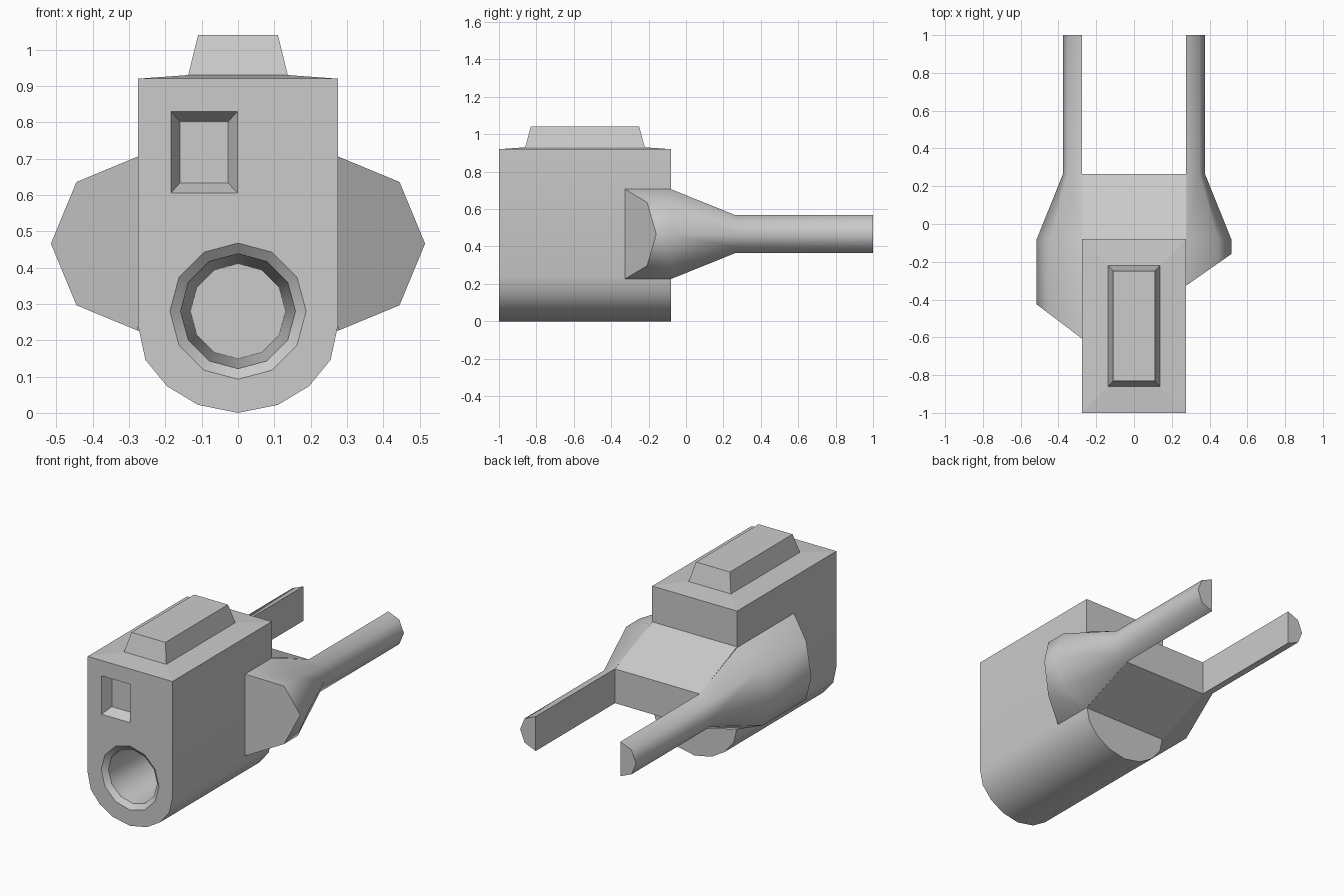
import bpy, bmesh
from math import radians, sin, cos, pi

if "Cube" in bpy.data.objects:
    bpy.data.objects.remove(bpy.data.objects["Cube"])

HALF = 0.275          # half width of the body
BACK, BRIDGE_END = -0.08, 0.265


def loft(name, rings, drop=None, smooth=None):
    """Skin closed rings of equal point count, cap both ends, drop hidden faces."""
    bm = bmesh.new()
    vs = [[bm.verts.new(p) for p in r] for r in rings]
    n = len(rings[0])
    for a, b in zip(vs, vs[1:]):
        for i in range(n):
            j = (i + 1) % n
            bm.faces.new((a[i], a[j], b[j], b[i]))
    bm.faces.new(vs[0])
    bm.faces.new(vs[-1])
    bmesh.ops.recalc_face_normals(bm, faces=bm.faces)
    if drop:
        bm.normal_update()
        hidden = [f for f in bm.faces if drop(f)]
        bmesh.ops.delete(bm, geom=hidden, context='FACES')
    me = bpy.data.meshes.new(name)
    bm.to_mesh(me)
    bm.free()
    ob = bpy.data.objects.new(name, me)
    bpy.context.collection.objects.link(ob)
    if smooth:
        shade(ob, smooth)
    return ob


def shade(ob, angle):
    bpy.ops.object.select_all(action='DESELECT')
    ob.select_set(True)
    bpy.context.view_layer.objects.active = ob
    bpy.ops.object.shade_smooth_by_angle(angle=radians(angle))


def cut(ob, cutter):
    cutter.hide_render = True
    mod = ob.modifiers.new("cut", 'BOOLEAN')
    mod.operation, mod.solver, mod.object = 'DIFFERENCE', 'EXACT', cutter
    bpy.context.view_layer.objects.active = ob
    bpy.ops.object.modifier_apply(modifier=mod.name)
    bpy.data.objects.remove(cutter)


def rect_z(x, y0, y1, z):
    return [(-x, y0, z), (x, y0, z), (x, y1, z), (-x, y1, z)]


def rect_y(x0, x1, z0, z1, y):
    return [(x0, y, z0), (x1, y, z0), (x1, y, z1), (x0, y, z1)]


def circle_y(r, y, z=0.28, n=12):
    return [(r * sin(2 * pi * i / n), y, z + r * cos(2 * pi * i / n)) for i in range(n)]


# Body: flat-topped block with a rounded underside
half = [(0.11, 0.022), (0.195, 0.073), (0.255, 0.146), (HALF, 0.24), (HALF, 0.92)]
profile = [(0, 0)] + half + [(-x, z) for x, z in reversed(half)]
body = loft("body", [[(x, y, z) for x, z in profile] for y in (-1, BACK)])

# Front window recess and round bore
cut(body, loft("window_cutter", [rect_y(-0.21, 0.025, 0.577, 0.858, -1.06),
                                 rect_y(-0.16, -0.027, 0.633, 0.802, -0.94)]))
cut(body, loft("bore_cutter", [circle_y(0.217, -1.025), circle_y(0.158, -0.975),
                               circle_y(0.131, -0.45)]))

# Open the body under its lid
bm = bmesh.new()
bm.from_mesh(body.data)
lid = [f for f in bm.faces if f.normal.z > 0.99 and f.calc_center_median().z > 0.9]
bmesh.ops.delete(bm, geom=lid, context='FACES')
bm.to_mesh(body.data)
bm.free()
shade(body, 32)

# Lid: barely sloped top with a raised block
loft("lid", [rect_z(HALF, -1, BACK, 0.92), rect_z(0.137, -0.86, -0.22, 0.93),
             rect_z(0.11, -0.83, -0.25, 1.04)], drop=lambda f: f.normal.z < -0.9)

# Bridge joining the two arms behind the body
loft("bridge", [rect_y(-HALF, HALF, 0.225, 0.71, BACK),
                rect_y(-HALF, HALF, 0.365, 0.566, BRIDGE_END)],
     drop=lambda f: abs(f.normal.x) > 0.9 or f.normal.y < -0.9)


# Arms: half-octagon shoulders with an angled front, tapering to long prongs
def half_round(side, r, y, slope=0):
    pts = []
    for i in range(5):
        a = pi * i / 4
        d = r * sin(a)
        pts.append((side * (HALF + d), y + slope * d, 0.466 + r * cos(a)))
    return pts


def inner(f):
    return (all(abs(abs(v.co.x) - HALF) < 1e-4 for v in f.verts)
            and f.calc_center_median().y < BRIDGE_END)


for name, side, front, slope in (("right_arm", 1, -0.327, 0.70),
                                 ("left_arm", -1, -0.607, 0.755)):
    loft(name, [half_round(side, 0.24, front, slope), half_round(side, 0.24, BACK),
                half_round(side, 0.101, BRIDGE_END), half_round(side, 0.101, 1.0)],
         drop=inner, smooth=48)
